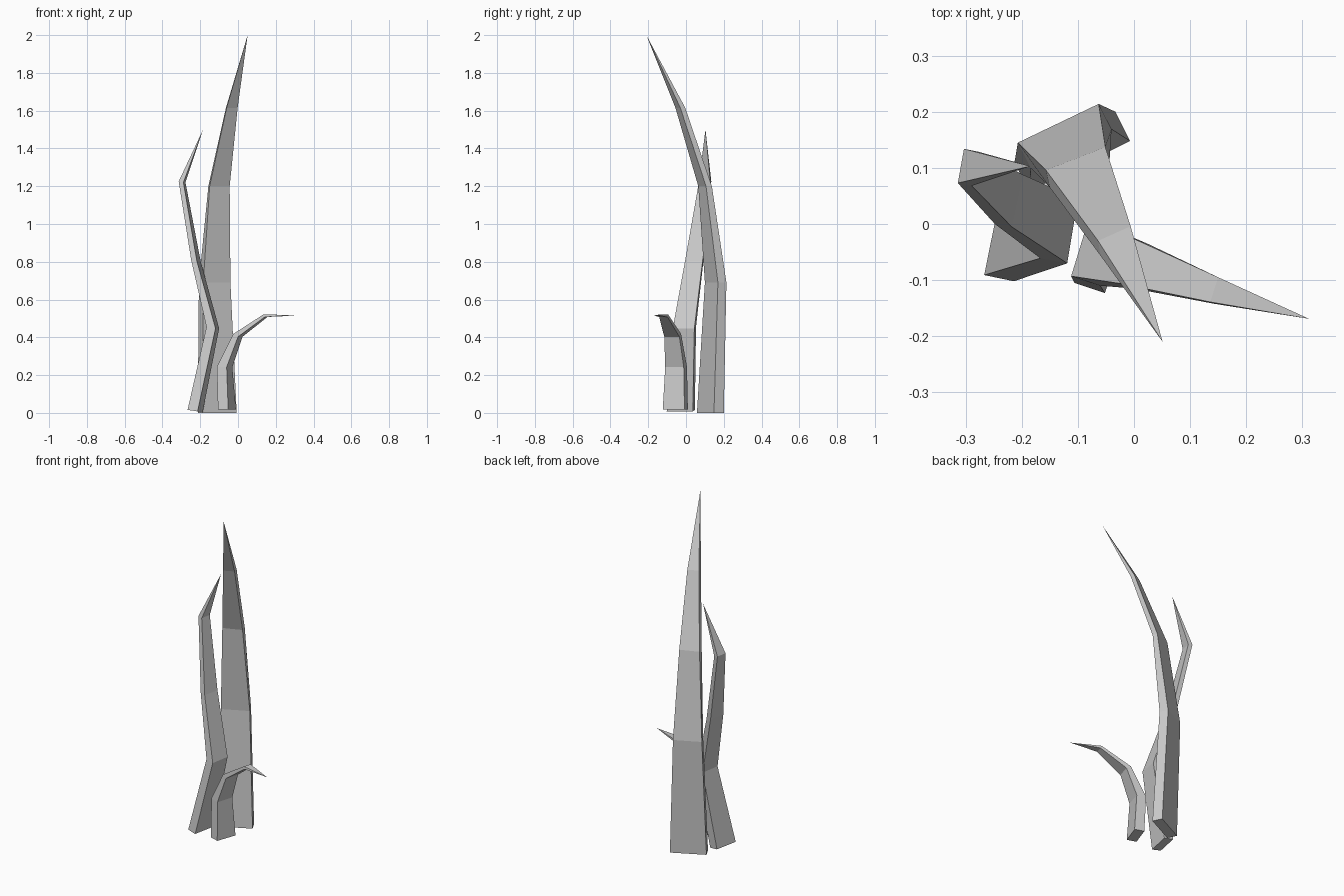
import bpy, bmesh
from mathutils import Vector

if "Cube" in bpy.data.objects:
    bpy.data.objects.remove(bpy.data.objects["Cube"])


def blade(name, rings, tip):
    """Four-sided tapering shoot. Each ring: front-left corner, across vector, depth vector."""
    bm = bmesh.new()
    loops = []
    for corner, across, depth in rings:
        c, u, v = Vector(corner), Vector(across), Vector((*depth, 0))
        loops.append([bm.verts.new(p) for p in (c, c + u, c + u + v, c + v)])
    for a, b in zip(loops, loops[1:]):
        for i in range(4):
            j = (i + 1) % 4
            bm.faces.new((a[i], a[j], b[j], b[i]))
    # closed base and pointed end
    bm.faces.new(loops[0][::-1])
    top, point = loops[-1], bm.verts.new(tip)
    for i in range(4):
        bm.faces.new((top[i], top[(i + 1) % 4], point))
    bmesh.ops.recalc_face_normals(bm, faces=bm.faces)
    mesh = bpy.data.meshes.new(name)
    bm.to_mesh(mesh)
    bm.free()
    obj = bpy.data.objects.new(name, mesh)
    bpy.context.collection.objects.link(obj)


# Tall back blade, curling forward at the top
blade("tall_blade", [
    ((-.187, .058, 0), (.18, .09, 0), (-.026, .052)),
    ((-.184, .10, .69), (.144, .069, 0), (-.023, .045)),
    ((-.15, .065, 1.2), (.106, .041, 0), (-.007, .031)),
    ((-.06, -.056, 1.615), (.058, .026, 0), (-.004, .026)),
], (.051, -.21, 2.0))

# Middle blade on the left, kinked out and back in
blade("middle_blade", [
    ((-.267, -.091, .016), (.053, -.011, -.008), (.028, .138)),
    ((-.167, -.061, .455), (.048, -.009, -.008), (.019, .114)),
    ((-.248, .0, .81), (.03, -.005, -.006), (.02, .093)),
    ((-.314, .073, 1.225), (.025, -.005, -.005), (.011, .061)),
], (-.185, .103, 1.5))

# Short front blade, bending over to the right
blade("short_blade", [
    ((-.106, -.105, .018), (.054, -.018, 0), (.041, .115)),
    ((-.112, -.093, .245), (.052, -.017, -.002), (.03, .098)),
    ((-.025, -.106, .418), (.025, -.009, -.015), (.024, .08)),
    ((.136, -.139, .522), (.006, -.003, -.014), (.014, .044)),
], (.312, -.169, .515))
